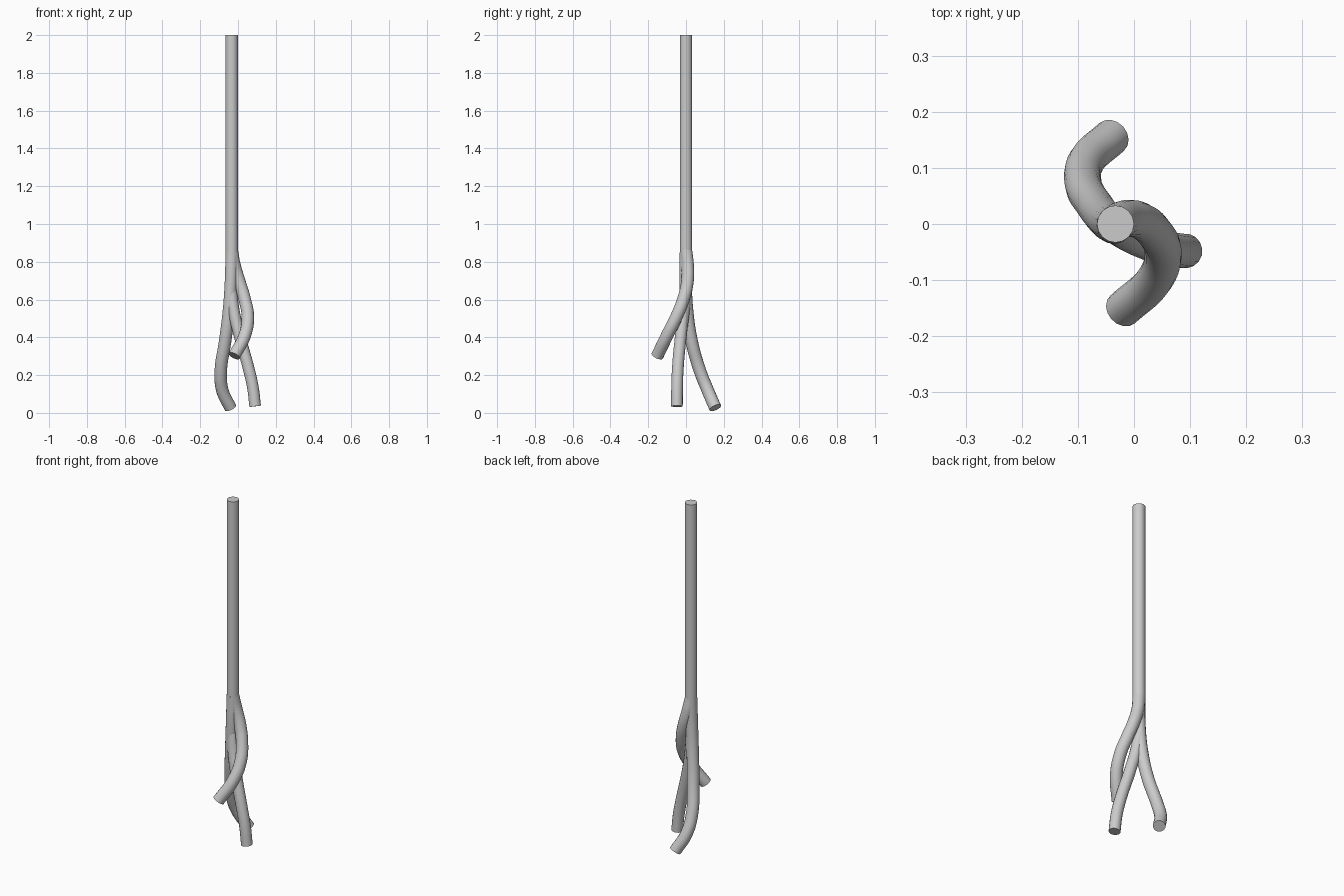
import bpy

if "Cube" in bpy.data.objects:
    bpy.data.objects.remove(bpy.data.objects["Cube"])

RADIUS = 0.033


def tube(name, points, radius=RADIUS, caps=False):
    """Round tube swept along a smooth path, converted to a mesh."""
    curve = bpy.data.curves.new(name, 'CURVE')
    curve.dimensions = '3D'
    curve.bevel_depth = radius
    curve.bevel_resolution = 6
    curve.resolution_u = 8
    curve.use_fill_caps = caps
    spline = curve.splines.new('BEZIER')
    spline.bezier_points.add(len(points) - 1)
    for bp, co in zip(spline.bezier_points, points):
        bp.co = co
        bp.handle_left_type = bp.handle_right_type = 'AUTO'
    obj = bpy.data.objects.new(name, curve)
    bpy.context.collection.objects.link(obj)
    bpy.ops.object.select_all(action='DESELECT')
    obj.select_set(True)
    bpy.context.view_layer.objects.active = obj
    bpy.ops.object.convert(target='MESH')
    bpy.ops.object.shade_smooth_by_angle()
    return obj


# Straight upper shaft
tube("main_shaft", [(-0.033, 0, 0.84), (-0.033, 0, 2.0)], caps=True)

# Short front root, bowing to the right and then forward
tube("front_root", [(-0.033, 0, 0.86), (-0.018, 0.009, 0.78), (0.009, 0.007, 0.69),
                    (0.036, -0.014, 0.60), (0.052, -0.050, 0.51),
                    (0.036, -0.100, 0.41), (-0.020, -0.152, 0.302)], caps=True)

# Long back root, bowing to the left and then backward
tube("back_root", [(-0.033, 0, 0.86), (-0.037, -0.002, 0.70), (-0.048, 0.006, 0.54),
                   (-0.068, 0.030, 0.38), (-0.091, 0.075, 0.22),
                   (-0.083, 0.115, 0.12), (-0.040, 0.155, 0.027)], caps=True)

# Right root, splitting off the back root lower down
tube("right_root", [(-0.036, 0, 0.64), (-0.022, -0.011, 0.54), (0.008, -0.027, 0.41),
                    (0.055, -0.043, 0.24), (0.078, -0.047, 0.14),
                    (0.091, -0.048, 0.035)], radius=0.031, caps=True)
